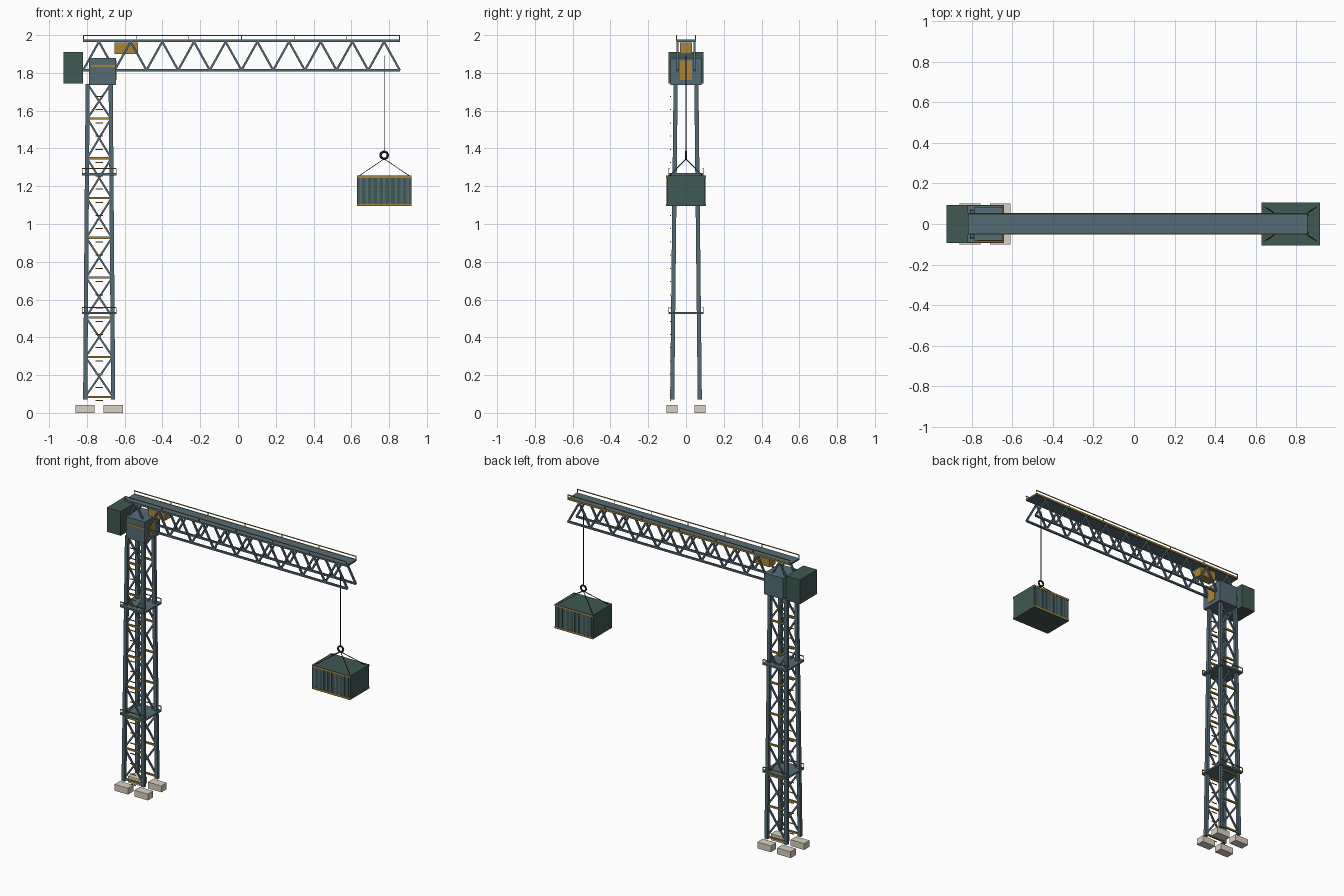
import bpy
import bmesh
from mathutils import Vector, Matrix

cube = bpy.data.objects.get("Cube")
if cube:
    bpy.data.objects.remove(cube, do_unlink=True)


def material(name, r, g, b):
    m = bpy.data.materials.new(name)
    m.use_nodes = True
    m.diffuse_color = (r, g, b, 1)
    m.node_tree.nodes["Principled BSDF"].inputs["Base Color"].default_value = (r, g, b, 1)
    return m


STEEL = material("blue grey steel", 0.09, 0.15, 0.18)
GREEN = material("dark green", 0.05, 0.1, 0.085)
OCHRE = material("ochre", 0.4, 0.235, 0.04)
STONE = material("concrete", 0.7, 0.64, 0.54)
BLACK = material("cable black", 0.025, 0.028, 0.03)


class Part:
    """Collects boxes and bars into one named object."""

    def __init__(self, name, mat):
        self.name, self.mat, self.bm = name, mat, bmesh.new()

    def box(self, lo, hi):
        lo, hi = Vector(lo), Vector(hi)
        m = Matrix.Translation((lo + hi) / 2) @ Matrix.Diagonal((hi - lo).to_4d())
        bmesh.ops.create_cube(self.bm, size=1, matrix=m)
        return self

    def bar(self, a, b, t):
        a, b = Vector(a), Vector(b)
        d = b - a
        z = d.normalized()
        side = Vector((0, 1, 0)) if abs(z.y) < 0.9 else Vector((1, 0, 0))
        x = side.cross(z).normalized()
        y = z.cross(x)
        rot = Matrix((x, y, z)).transposed().to_4x4()
        m = Matrix.Translation((a + b) / 2) @ rot @ Matrix.Diagonal((t, t, d.length, 1))
        bmesh.ops.create_cube(self.bm, size=1, matrix=m)
        return self

    def done(self):
        mesh = bpy.data.meshes.new(self.name)
        self.bm.to_mesh(mesh)
        self.bm.free()
        mesh.materials.append(self.mat)
        ob = bpy.data.objects.new(self.name, mesh)
        bpy.context.collection.objects.link(ob)
        return ob


SIDES = (-1, 1)
TX = -0.735                 # tower centre
Z0, Z1 = 0.07, 1.74         # tower bottom and top


def leg_point(sx, sy, z):
    f = (z - Z0) / (Z1 - Z0)
    return Vector((TX + sx * (0.074 - 0.013 * f), sy * (0.073 - 0.018 * f), z))


# Footings and tapered tower legs
feet = Part("footings", STONE)
legs = Part("tower_legs", STEEL)
for sx in SIDES:
    for sy in SIDES:
        cx, cy = TX + sx * 0.075, sy * 0.073
        feet.box((cx - 0.051, cy - 0.029, 0), (cx + 0.051, cy + 0.029, 0.043))
        legs.bar(leg_point(sx, sy, Z0), leg_point(sx, sy, Z1), 0.022)
feet.done()
legs.done()

# Crossed bracing and cross bars on the front and back of the tower
braces = Part("tower_braces", STEEL)
ties = Part("tower_cross_bars", OCHRE)
BAY = 0.2105
for sy in SIDES:
    for i in range(8):
        low = 0.085 + i * BAY
        high = min(low + BAY, Z1)
        ties.bar(leg_point(-1, sy, low), leg_point(1, sy, low), 0.011)
        for sx in SIDES:
            braces.bar(leg_point(sx, sy, low), leg_point(-sx, sy, high), 0.01)
braces.done()
ties.done()

# Ladder rungs up the front
rungs = Part("ladder_rungs", OCHRE)
for i in range(24):
    z = 0.065 + i * 0.07
    rungs.bar((TX - 0.02, -0.081, z), (TX + 0.02, -0.081, z), 0.005)
rungs.done()

# Two service platforms with railings
decks = Part("platforms", STEEL)
rails = Part("platform_rails", OCHRE)
for z in (0.523, 1.257):
    decks.box((TX - 0.092, -0.093, z), (TX + 0.092, 0.093, z + 0.012))
    top = z + 0.036
    for s in SIDES:
        x, y = TX + s * 0.09, s * 0.091
        rails.bar((TX - 0.09, y, top), (TX + 0.09, y, top), 0.005)
        for t in SIDES:
            rails.bar((x, t * 0.091, z), (x, t * 0.091, top), 0.004)
decks.done()
rails.done()

# Machine house, its trim and end panel, and the counterweight
Part("machine_house", STEEL).box((-0.79, -0.081, 1.735), (-0.647, 0.081, 1.88)).done()
trim = Part("house_trim", OCHRE)
trim.box((-0.775, -0.085, 1.83), (-0.65, -0.081, 1.841))
trim.box((-0.647, -0.033, 1.762), (-0.644, 0.033, 1.866))
trim.done()
Part("counterweight", GREEN).box((-0.925, -0.093, 1.745), (-0.82, 0.093, 1.91)).done()

# Boom: walkway with an edge strip, two side trusses and handrails
X0, X1, BAYS = -0.82, 0.857, 10
step = (X1 - X0) / BAYS
Part("boom_walkway", STEEL).box((X0, -0.05, 1.964), (X1, 0.05, 1.976)).done()
Part("walkway_edge", OCHRE).box((X0, 0.05, 1.966), (X1, 0.054, 1.978)).done()
truss = Part("boom_trusses", STEEL)
handrail = Part("boom_handrails", OCHRE)
for sy in SIDES:
    y = sy * 0.045
    truss.bar((X0, y, 1.814), (X1, y, 1.814), 0.012)
    for i in range(BAYS):
        x = X0 + i * step
        truss.bar((x, y, 1.814), (x + step / 2, y, 1.965), 0.011)
        truss.bar((x + step / 2, y, 1.965), (x + step, y, 1.814), 0.011)
    y = sy * 0.05
    handrail.bar((X0, y, 1.998), (X1, y, 1.998), 0.005)
    for i in range(7):
        x = X0 + 0.002 + i * (X1 - X0 - 0.004) / 6
        handrail.bar((x, y, 1.97), (x, y, 1.998), 0.004)
truss.done()
handrail.done()

# Winch box under the walkway
Part("winch_box", OCHRE).box((-0.653, -0.031, 1.9), (-0.53, 0.031, 1.96)).done()

# Hoist cable, slings and ring
HX = 0.774
cables = Part("hoist_cables", BLACK)
cables.bar((HX, 0, 1.384), (HX, 0, 1.893), 0.0035)
for sx in SIDES:
    for sy in SIDES:
        cables.bar((HX + sx * 0.13, sy * 0.085, 1.257), (HX, 0, 1.345), 0.0035)
cables.done()
bpy.ops.mesh.primitive_torus_add(location=(HX, 0, 1.364), rotation=(1.5708, 0, 0),
                                 major_radius=0.019, minor_radius=0.006,
                                 major_segments=20, minor_segments=8)
ring = bpy.context.object
ring.name = "lifting_ring"
ring.data.materials.append(BLACK)
bpy.ops.object.shade_smooth_by_angle()

# Hanging container: body, roof and floor plates, ribbed sides and edge bands
C0, C1 = 0.63, 0.918
body = Part("container", GREEN).box((C0, -0.101, 1.094), (C1, 0.101, 1.257))
for z in (1.094, 1.254):
    body.box((C0, -0.105, z), (C1, 0.105, z + 0.003))
body.done()
ribs = Part("container_ribs", STEEL)
bands = Part("container_bands", OCHRE)
for sy in SIDES:
    for i in range(9):
        x = HX + (i - 4) * 0.031
        ribs.box((x - 0.006, sy * 0.102 - 0.002, 1.107), (x + 0.006, sy * 0.102 + 0.002, 1.244))
    for z in (1.097, 1.244):
        bands.box((C0, sy * 0.102 - 0.003, z), (C1, sy * 0.102 + 0.003, z + 0.01))
ribs.done()
bands.done()
